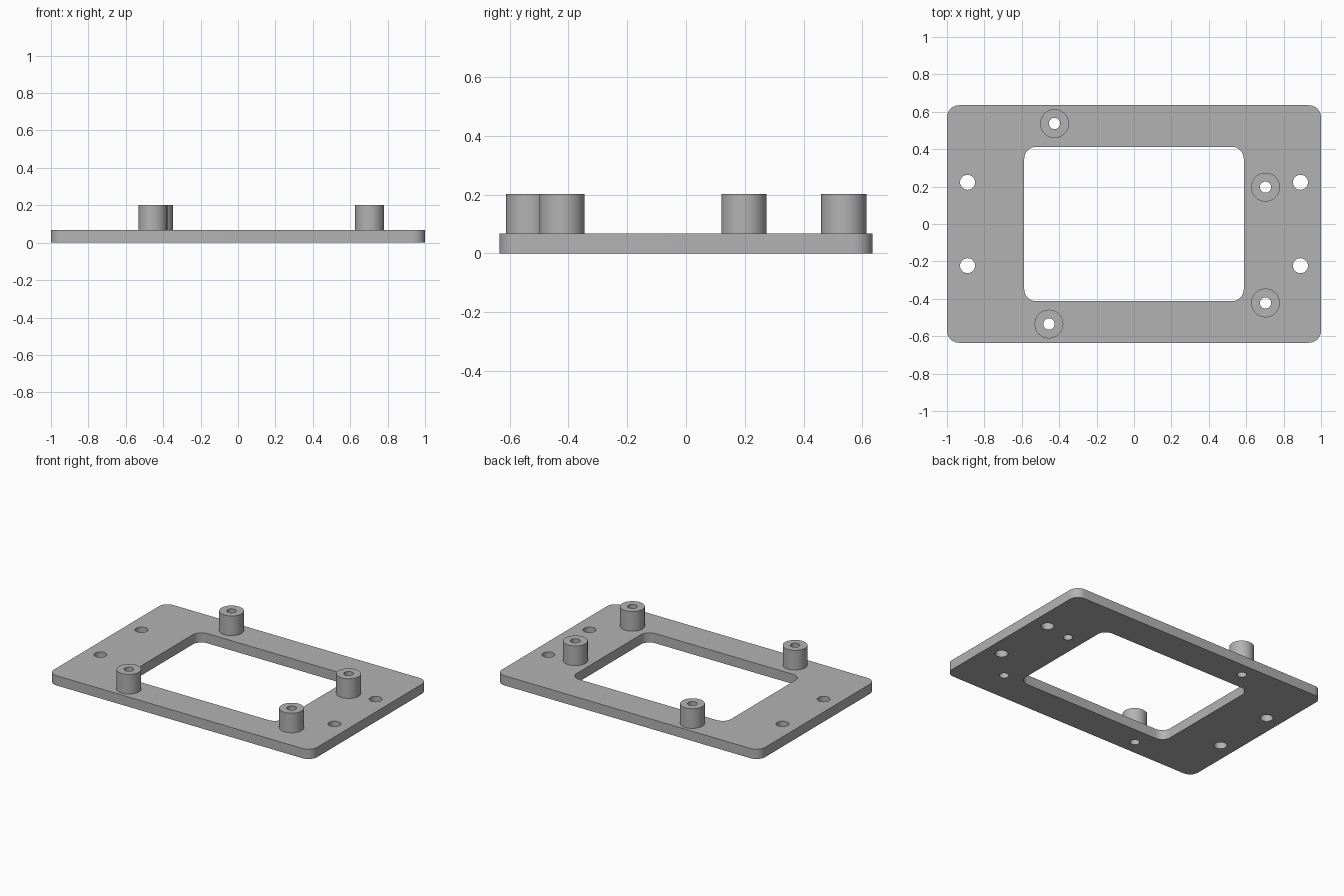
import bpy, bmesh
from math import cos, sin, pi, radians

cube = bpy.data.objects.get("Cube")
if cube:
    bpy.data.objects.remove(cube, do_unlink=True)

PLATE_TOP, POST_TOP = 0.067, 0.202
POST_R, BORE_R, SCREW_R = 0.077, 0.03, 0.04
POSTS = {"back_right": (-0.425, 0.537), "front_right": (-0.455, -0.535),
         "back_left": (0.703, 0.197), "front_left": (0.703, -0.422)}

grey = bpy.data.materials.new("grey plastic")
grey.use_nodes = True
grey.diffuse_color = (0.45, 0.45, 0.45, 1)
grey.node_tree.nodes["Principled BSDF"].inputs["Base Color"].default_value = grey.diffuse_color


def circle(x, y, r, n=48):
    return [(x + r * cos(2 * pi * i / n), y + r * sin(2 * pi * i / n)) for i in range(n)]


def rounded_rect(hx, hy, r, steps=10):
    pts = []
    for k, (sx, sy) in enumerate([(1, 1), (-1, 1), (-1, -1), (1, -1)]):
        for i in range(steps + 1):
            a = (k + i / steps) * pi / 2
            pts.append((sx * (hx - r) + r * cos(a), sy * (hy - r) + r * sin(a)))
    return pts


def extruded(name, loops, z0, z1):
    """Fill an outline with holes and extrude it upward."""
    bm = bmesh.new()
    edges = []
    for loop in loops:
        vs = [bm.verts.new((x, y, z0)) for x, y in loop]
        edges += [bm.edges.new((v, vs[i - 1])) for i, v in enumerate(vs)]
    bmesh.ops.triangle_fill(bm, edges=edges, use_beauty=True, normal=(0, 0, 1))
    out = bmesh.ops.extrude_face_region(bm, geom=bm.faces[:], use_keep_orig=True)
    top = [g for g in out["geom"] if isinstance(g, bmesh.types.BMVert)]
    bmesh.ops.translate(bm, verts=top, vec=(0, 0, z1 - z0))
    bmesh.ops.recalc_face_normals(bm, faces=bm.faces[:])
    mesh = bpy.data.meshes.new(name)
    bm.to_mesh(mesh)
    bm.free()
    mesh.materials.append(grey)
    obj = bpy.data.objects.new(name, mesh)
    bpy.context.collection.objects.link(obj)
    bpy.ops.object.select_all(action="DESELECT")
    obj.select_set(True)
    bpy.context.view_layer.objects.active = obj
    bpy.ops.object.shade_smooth_by_angle(angle=radians(30))
    return obj


# Base plate with window, screw holes and post bores
screw_holes = [circle(sx * 0.89, sy * 0.223, SCREW_R) for sx in (-1, 1) for sy in (-1, 1)]
bores = [circle(x, y, BORE_R) for x, y in POSTS.values()]
extruded("base_plate",
         [rounded_rect(1, 0.635, 0.065), rounded_rect(0.587, 0.413, 0.065)] + screw_holes + bores,
         0, PLATE_TOP)

# Hollow standoff posts
for place, (x, y) in POSTS.items():
    extruded(place + "_standoff", [circle(x, y, POST_R), circle(x, y, BORE_R)],
             PLATE_TOP, POST_TOP)
